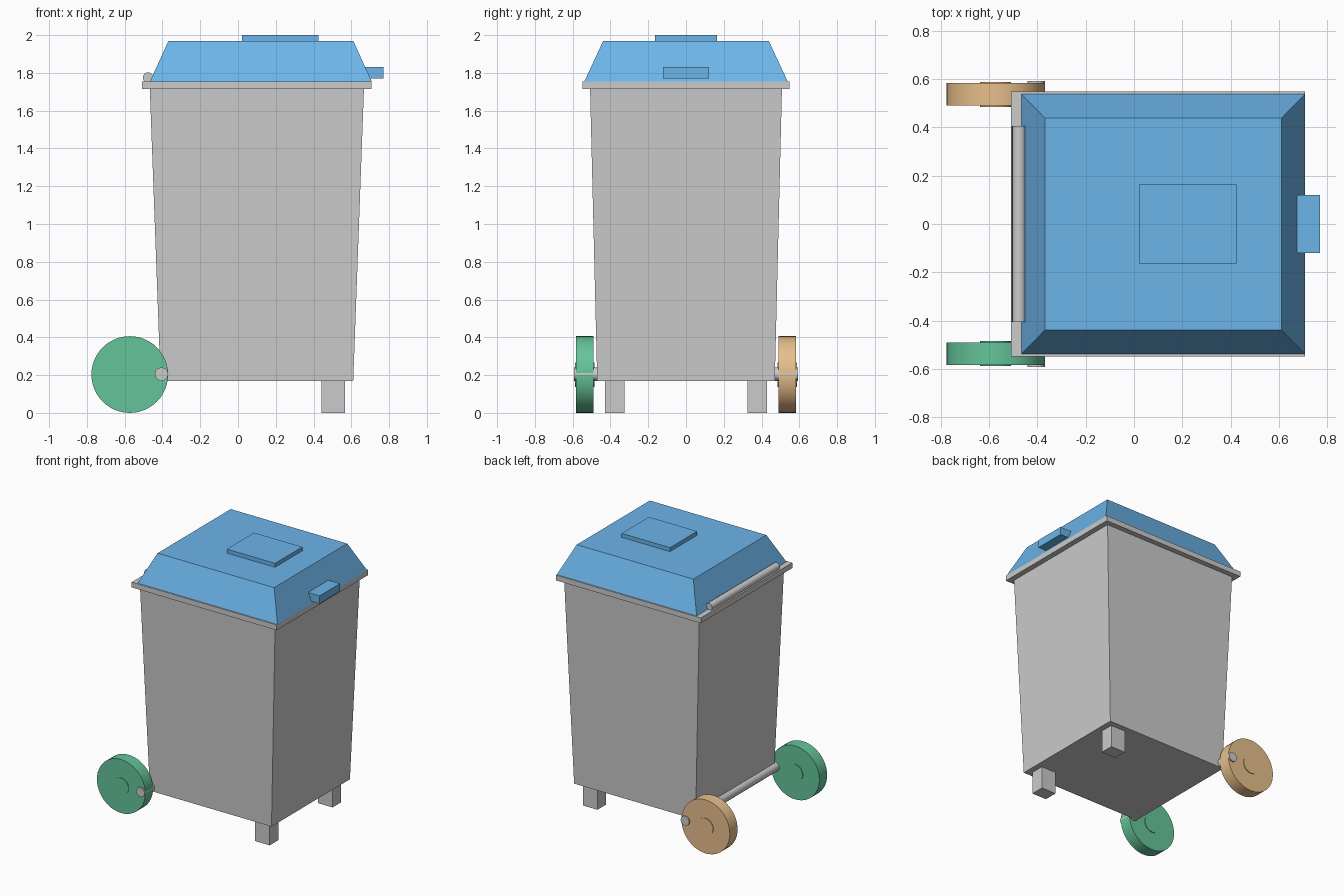
import bpy, bmesh
from math import pi, radians

if "Cube" in bpy.data.objects:
    bpy.data.objects.remove(bpy.data.objects["Cube"])


def material(name, color):
    m = bpy.data.materials.new(name)
    m.diffuse_color = color
    m.use_nodes = True
    m.node_tree.nodes["Principled BSDF"].inputs["Base Color"].default_value = m.diffuse_color
    return m


BLUE = material("blue", (0.15, 0.46, 0.82, 1))
GREEN = material("green", (0.13, 0.55, 0.32, 1))
ORANGE = material("orange", (0.80, 0.52, 0.26, 1))


def frustum(name, z0, bottom, z1, top, mat=None):
    """Tapered box; bottom and top are (x0, x1, y0, y1) rectangles."""
    bm = bmesh.new()
    rings = []
    for z, (x0, x1, y0, y1) in ((z0, bottom), (z1, top)):
        rings.append([bm.verts.new((x, y, z)) for x, y in
                      ((x0, y0), (x1, y0), (x1, y1), (x0, y1))])
    low, high = rings
    bm.faces.new(low[::-1])
    bm.faces.new(high)
    for i in range(4):
        j = (i + 1) % 4
        bm.faces.new((low[i], low[j], high[j], high[i]))
    mesh = bpy.data.meshes.new(name)
    bm.to_mesh(mesh)
    bm.free()
    ob = bpy.data.objects.new(name, mesh)
    bpy.context.collection.objects.link(ob)
    if mat:
        mesh.materials.append(mat)
    return ob


def box(name, x0, x1, y0, y1, z0, z1, mat=None):
    rect = (x0, x1, y0, y1)
    return frustum(name, z0, rect, z1, rect, mat)


def rod(name, x, z, r, y0, y1, sides, mat=None):
    """Cylinder running along y."""
    bpy.ops.mesh.primitive_cylinder_add(
        vertices=sides, radius=r, depth=y1 - y0,
        location=(x, (y0 + y1) / 2, z), rotation=(pi / 2, 0, 0))
    ob = bpy.context.object
    ob.name = name
    bpy.ops.object.shade_smooth_by_angle(angle=radians(35))
    if mat:
        ob.data.materials.append(mat)
    return ob


# Tapered body and rim
frustum("body", 0.17, (-0.41, 0.61, -0.47, 0.47),
        1.72, (-0.467, 0.667, -0.508, 0.508))
box("rim", -0.508, 0.708, -0.548, 0.548, 1.715, 1.755)

# Lid with raised plate and front grip
frustum("lid", 1.755, (-0.466, 0.708, -0.538, 0.538),
        1.97, (-0.368, 0.61, -0.438, 0.438), BLUE)
box("lid_plate", 0.02, 0.425, -0.163, 0.163, 1.965, 2.0, BLUE)
box("lid_grip", 0.65, 0.77, -0.121, 0.121, 1.77, 1.83, BLUE)

# Hinge bar and axle
rod("hinge_bar", -0.476, 1.775, 0.028, -0.405, 0.405, 16)
rod("axle", -0.405, 0.205, 0.036, -0.592, 0.592, 12)

# Wheels with slightly raised hubs, and front legs
for side, s, mat in (("right", -1, GREEN), ("left", 1, ORANGE)):
    y0, y1 = sorted((s * 0.49, s * 0.583))
    rod(side + "_wheel", -0.573, 0.203, 0.203, y0, y1, 48, mat)
    rod(side + "_hub", -0.573, 0.203, 0.065, y0 - 0.005, y1 + 0.005, 32, mat)
    y0, y1 = sorted((s * 0.325, s * 0.428))
    box(side + "_leg", 0.443, 0.566, y0, y1, 0, 0.175)
